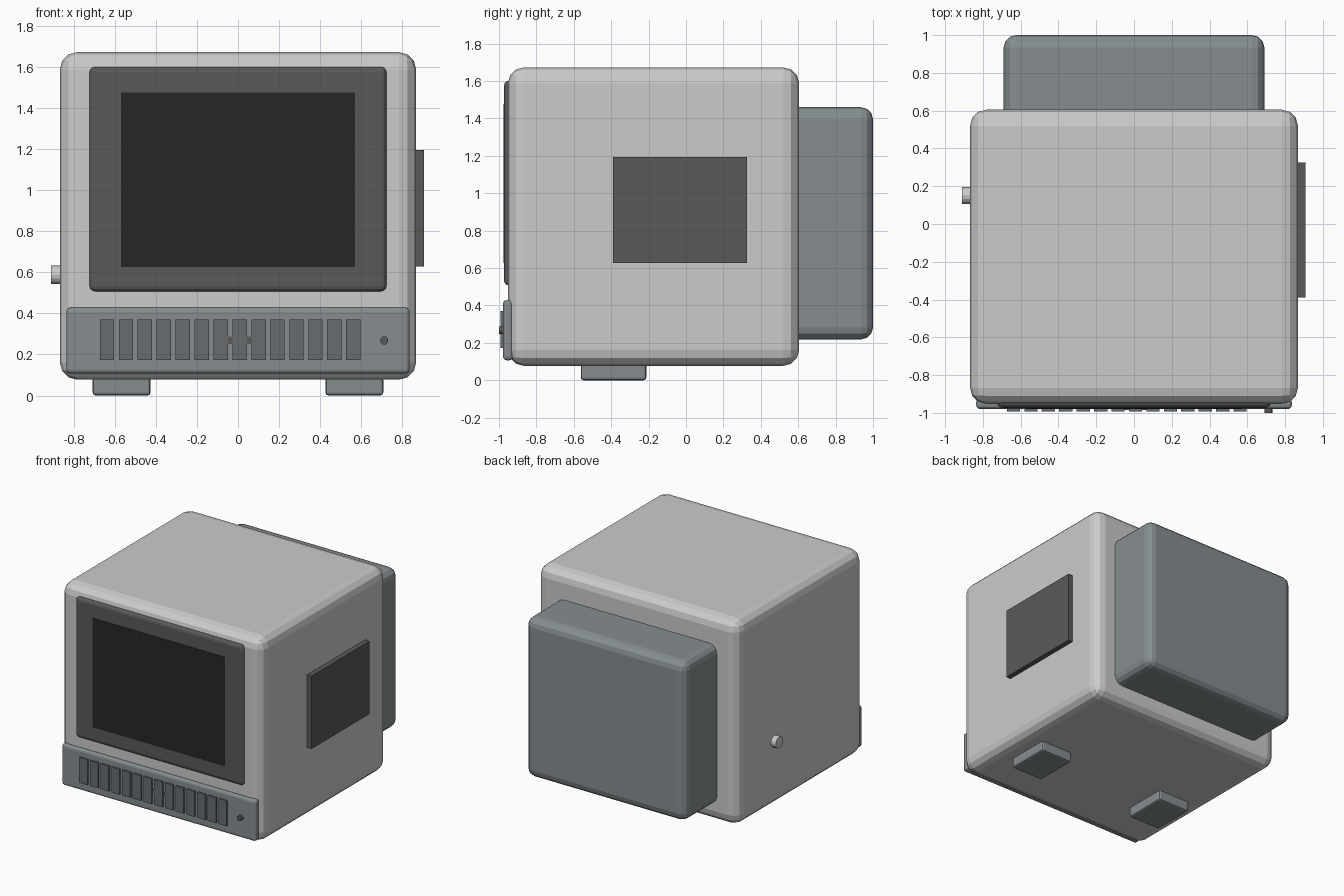
import bpy, bmesh, math
from mathutils import Matrix

if "Cube" in bpy.data.objects:
    bpy.data.objects.remove(bpy.data.objects["Cube"])


def finish(name, bm, bevel=0, segments=3, color=None):
    mesh = bpy.data.meshes.new(name)
    bm.to_mesh(mesh)
    bm.free()
    obj = bpy.data.objects.new(name, mesh)
    bpy.context.collection.objects.link(obj)
    if bevel:
        mod = obj.modifiers.new("rounded_edges", 'BEVEL')
        mod.width, mod.segments, mod.limit_method = bevel, segments, 'ANGLE'
    if color:
        mat = bpy.data.materials.get(color[0]) or bpy.data.materials.new(color[0])
        mat.diffuse_color = (*color[1], 1)
        mat.use_nodes = True
        mat.node_tree.nodes["Principled BSDF"].inputs["Base Color"].default_value = mat.diffuse_color
        mesh.materials.append(mat)
    return obj


def box(name, x, y, z, bevel=0, segments=3, color=None):
    bm = bmesh.new()
    bmesh.ops.create_cube(bm, size=1)
    size = [b - a for a, b in (x, y, z)]
    centre = [(a + b) / 2 for a, b in (x, y, z)]
    bmesh.ops.scale(bm, vec=size, verts=bm.verts)
    bmesh.ops.translate(bm, vec=centre, verts=bm.verts)
    return finish(name, bm, bevel, segments, color)


def cylinder(name, centre, radius, depth, axis, sides, color=None):
    bm = bmesh.new()
    turn = Matrix.Rotation(math.pi / 2, 4, 'Y' if axis == 'X' else 'X')
    bmesh.ops.create_cone(bm, cap_ends=True, segments=sides, radius1=radius,
                          radius2=radius, depth=depth,
                          matrix=Matrix.Translation(centre) @ turn)
    return finish(name, bm, color=color)


DARK = ("dark_plastic", (0.1, 0.1, 0.1))
BLACK = ("screen_glass", (0.02, 0.02, 0.02))
BLUE = ("trim_grey", (0.24, 0.27, 0.28))
MID = ("button_grey", (0.14, 0.15, 0.16))

# Cabinet and rear tube housing
box("cabinet", (-0.868, 0.868), (-0.952, 0.605), (0.077, 1.673), 0.085)
box("rear_housing", (-0.69, 0.69), (0.42, 1.0), (0.218, 1.46), 0.065, 3, BLUE)

# Screen and surround
box("screen_bezel", (-0.725, 0.725), (-0.973, -0.90), (0.506, 1.602), 0.028, 3, DARK)
box("screen", (-0.57, 0.57), (-0.976, -0.93), (0.626, 1.476), color=BLACK)

# Control panel with a row of slats, a small bar and an indicator
box("control_panel", (-0.836, 0.836), (-0.979, -0.925), (0.107, 0.428), 0.02, 3, BLUE)
for i in range(14):
    c = -0.638 + i * 0.0923
    box(f"panel_slat_{i + 1}", (c - 0.035, c + 0.035), (-0.993, -0.96),
        (0.173, 0.37), color=MID)
box("slider_bar", (-0.05, 0.066), (-0.986, -0.96), (0.25, 0.288), color=DARK)
cylinder("indicator", (0.712, -0.98, 0.268), 0.02, 0.04, 'Y', 16, DARK)

# Side speaker panel and side knob
box("side_panel", (0.85, 0.907), (-0.39, 0.325), (0.628, 1.195), color=DARK)
cylinder("side_knob", (-0.88, 0.15, 0.588), 0.045, 0.06, 'X', 16)

# Front feet
for side, name in ((-1, "left_foot"), (1, "right_foot")):
    box(name, tuple(sorted((side * 0.426, side * 0.708))), (-0.562, -0.212),
        (0, 0.09), 0.015, 2, BLUE)
